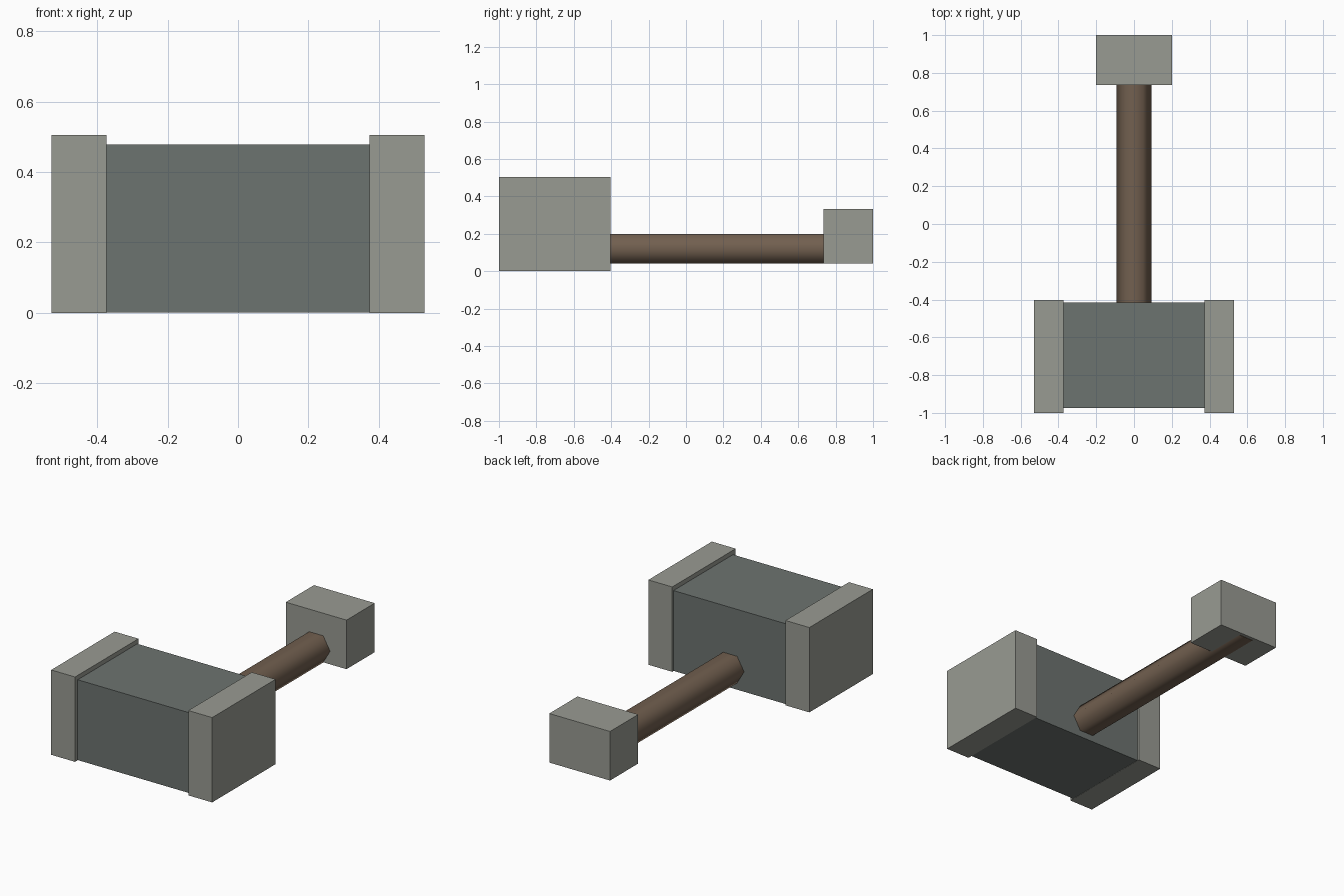
import bpy
import bmesh
from math import cos, sin, tau
from mathutils import Vector

if "Cube" in bpy.data.objects:
    bpy.data.objects.remove(bpy.data.objects["Cube"], do_unlink=True)


def material(name, rgb):
    mat = bpy.data.materials.new(name)
    mat.use_nodes = True
    color = (*rgb, 1.0)
    mat.diffuse_color = color
    mat.node_tree.nodes["Principled BSDF"].inputs["Base Color"].default_value = color
    return mat


def add_object(name, bm, mat):
    bmesh.ops.recalc_face_normals(bm, faces=bm.faces)
    mesh = bpy.data.meshes.new(name)
    bm.to_mesh(mesh)
    bm.free()
    mesh.materials.append(mat)
    obj = bpy.data.objects.new(name, mesh)
    bpy.context.collection.objects.link(obj)
    return obj


def box(name, low, high, mat):
    low, high = Vector(low), Vector(high)
    bm = bmesh.new()
    bmesh.ops.create_cube(bm, size=1)
    bmesh.ops.scale(bm, verts=bm.verts, vec=high - low)
    bmesh.ops.translate(bm, verts=bm.verts, vec=(low + high) / 2)
    return add_object(name, bm, mat)


light_stone = material("light stone", (0.318, 0.326, 0.290))
dark_stone = material("dark stone", (0.152, 0.172, 0.160))
brown_wood = material("brown wood", (0.168, 0.116, 0.079))

# Hammer head: dark core between two lighter end caps
box("head_core", (-0.40, -0.975, 0.001), (0.40, -0.415, 0.479), dark_stone)
box("left_head_cap", (0.373, -1.0, 0), (0.53, -0.403, 0.505), light_stone)
box("right_head_cap", (-0.53, -1.0, 0), (-0.373, -0.403, 0.505), light_stone)

# Pommel block at the end of the handle
box("pommel", (-0.2, 0.735, 0.042), (0.2, 1.0, 0.334), light_stone)

# Six-sided handle with smooth sides, running into head and pommel
bm = bmesh.new()
radius, center_z = 0.092, 0.12
ring = [bm.verts.new((radius * cos(tau * i / 6), -0.46, center_z + radius * sin(tau * i / 6)))
        for i in range(6)]
end = bm.faces.new(ring)
extruded = bmesh.ops.extrude_face_region(bm, geom=[end], use_keep_orig=True)
bmesh.ops.translate(bm, vec=(0, 1.44, 0),
                    verts=[g for g in extruded["geom"] if isinstance(g, bmesh.types.BMVert)])
for face in bm.faces:
    face.smooth = len(face.verts) == 4
for edge in bm.edges:
    edge.smooth = all(face.smooth for face in edge.link_faces)
add_object("handle", bm, brown_wood)
